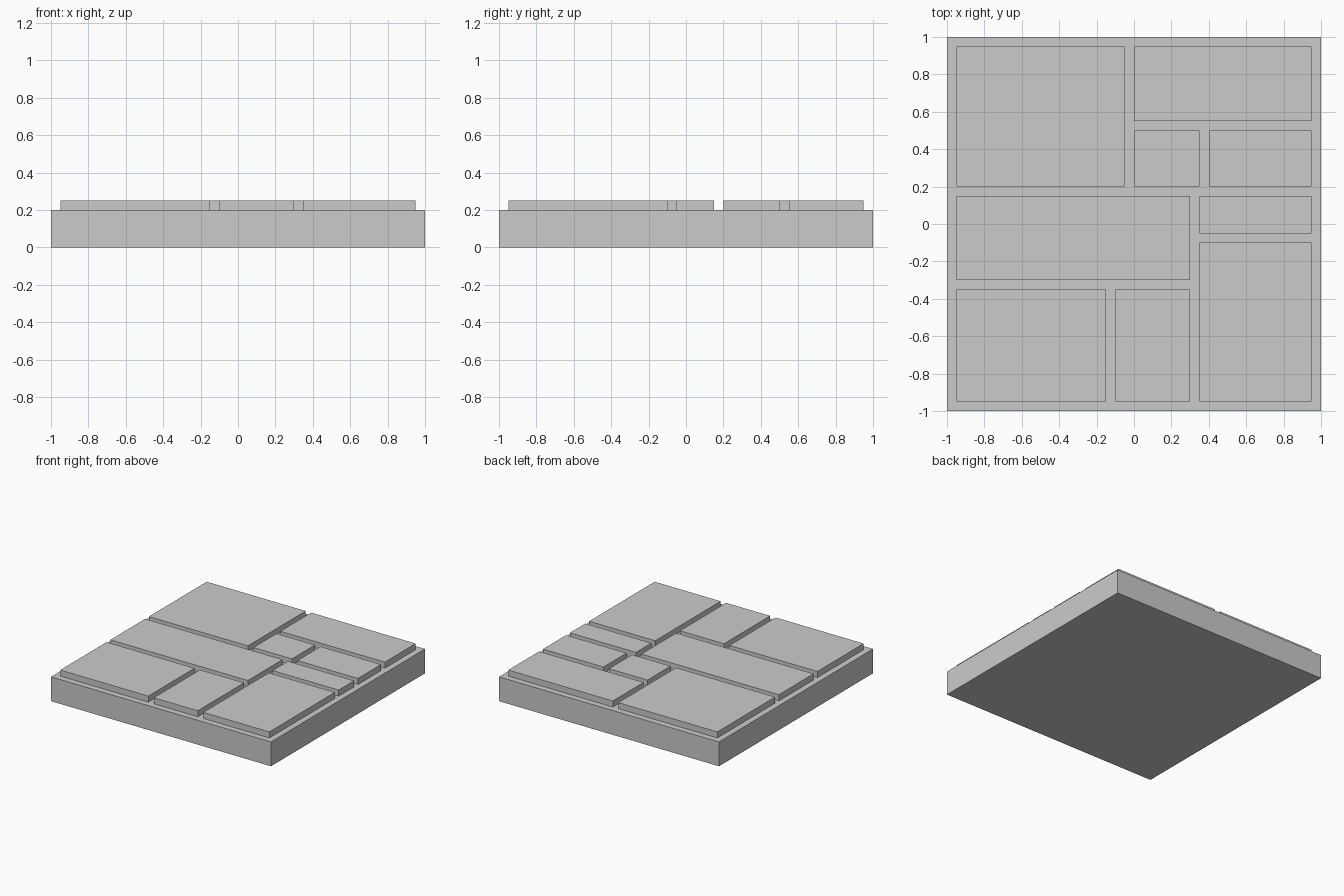
import bpy
import bmesh
from mathutils import Matrix, Vector

if "Cube" in bpy.data.objects:
    bpy.data.objects.remove(bpy.data.objects["Cube"])

BASE_TOP = 0.2
TILE_TOP = 0.25


def add_box(name, x0, x1, y0, y1, z0, z1):
    """Axis-aligned box given by its extents."""
    size = Vector((x1 - x0, y1 - y0, z1 - z0))
    centre = Vector((x0 + x1, y0 + y1, z0 + z1)) / 2
    bm = bmesh.new()
    bmesh.ops.create_cube(bm, size=1, matrix=Matrix.Diagonal(size).to_4x4())
    mesh = bpy.data.meshes.new(name)
    bm.to_mesh(mesh)
    bm.free()
    obj = bpy.data.objects.new(name, mesh)
    obj.location = centre
    bpy.context.collection.objects.link(obj)
    return obj


# Square base slab
add_box("base_slab", -1, 1, -1, 1, 0, BASE_TOP)

# Paving stones: x min, x max, y min, y max
stones = [
    (-0.95, -0.05, 0.20, 0.95),
    (0.00, 0.95, 0.55, 0.95),
    (0.00, 0.35, 0.20, 0.50),
    (0.40, 0.95, 0.20, 0.50),
    (-0.95, 0.30, -0.30, 0.15),
    (0.35, 0.95, -0.05, 0.15),
    (0.35, 0.95, -0.95, -0.10),
    (-0.95, -0.15, -0.95, -0.35),
    (-0.10, 0.30, -0.95, -0.35),
]
for i, extents in enumerate(stones, 1):
    add_box(f"paving_stone_{i}", *extents, BASE_TOP, TILE_TOP)
